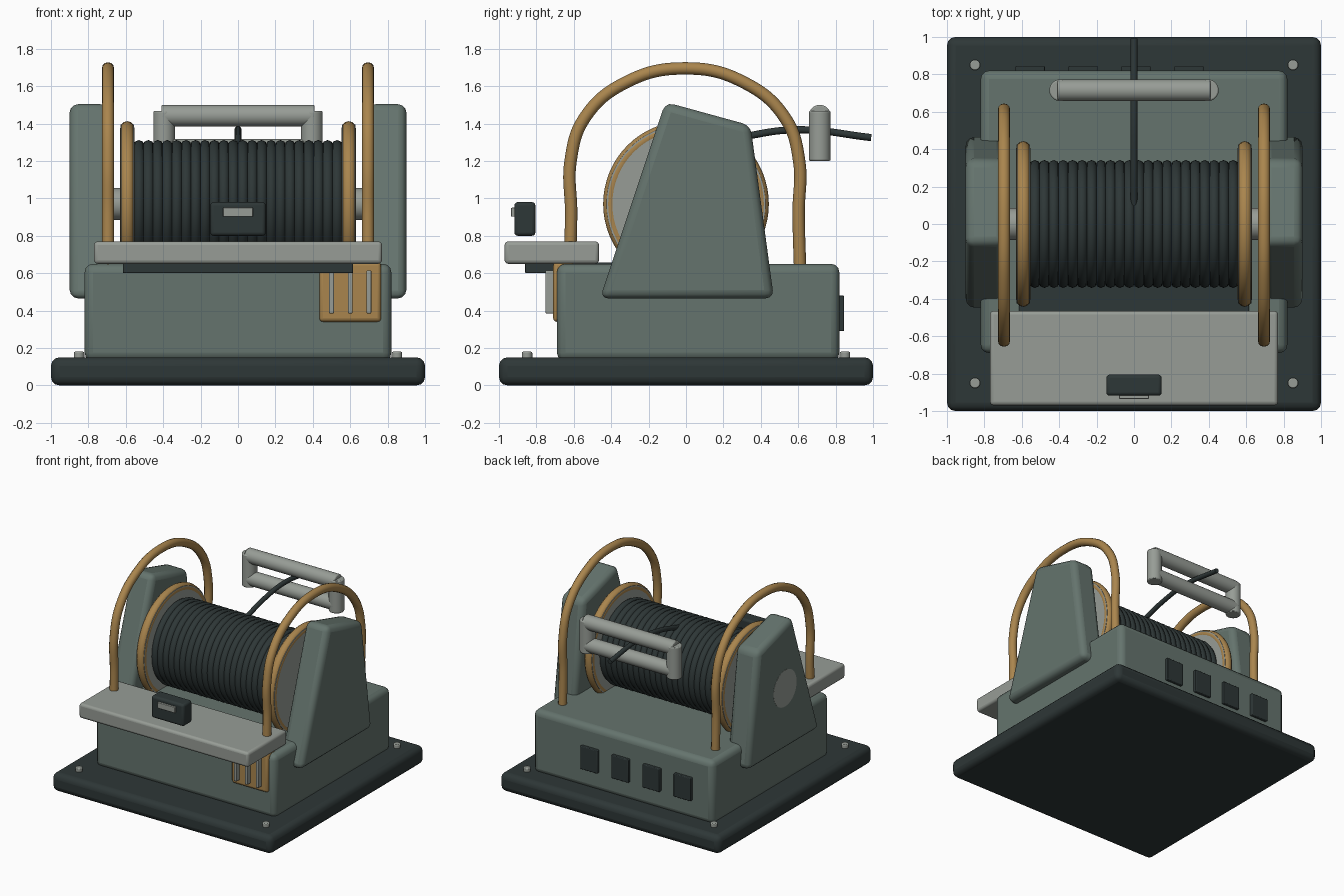
import bpy, bmesh, math
from mathutils import Vector, Matrix

cube = bpy.data.objects.get("Cube")
if cube:
    bpy.data.objects.remove(cube, do_unlink=True)


def material(name, rgb):
    m = bpy.data.materials.new(name)
    m.use_nodes = True
    col = (*rgb, 1)
    m.diffuse_color = col
    m.node_tree.nodes["Principled BSDF"].inputs["Base Color"].default_value = col
    return m


GREEN = material("grey green paint", (0.13, 0.175, 0.155))
DARK = material("dark slate", (0.027, 0.038, 0.038))
GREY = material("light grey metal", (0.31, 0.335, 0.305))
BRASS = material("brass", (0.40, 0.235, 0.075))


def finish(name, bm, mat, bevel=0, segments=3, angle=35):
    bmesh.ops.recalc_face_normals(bm, faces=bm.faces)
    me = bpy.data.meshes.new(name)
    bm.to_mesh(me)
    bm.free()
    me.materials.append(mat)
    ob = bpy.data.objects.new(name, me)
    bpy.context.collection.objects.link(ob)
    if bevel:
        mod = ob.modifiers.new("Bevel", 'BEVEL')
        mod.width, mod.segments = bevel, segments
    bpy.ops.object.select_all(action='DESELECT')
    ob.select_set(True)
    bpy.context.view_layer.objects.active = ob
    bpy.ops.object.shade_smooth_by_angle(angle=math.radians(angle))
    return ob


def box(name, mat, x, y, z, bevel=0.0):
    bm = bmesh.new()
    bmesh.ops.create_cube(bm, size=1)
    lo, hi = Vector((x[0], y[0], z[0])), Vector((x[1], y[1], z[1]))
    for v in bm.verts:
        v.co = (lo + hi) / 2 + v.co * (hi - lo)
    return finish(name, bm, mat, bevel)


def rod(name, mat, a, b, r, bevel=0.0, sides=32):
    a, b = Vector(a), Vector(b)
    bm = bmesh.new()
    turn = (b - a).to_track_quat('Z', 'Y').to_matrix().to_4x4()
    bmesh.ops.create_cone(bm, cap_ends=True, segments=sides, radius1=r, radius2=r,
                          depth=(b - a).length, matrix=Matrix.Translation((a + b) / 2) @ turn)
    return finish(name, bm, mat, bevel, 2)


def lathe_x(name, mat, loops, center_z, steps=64):
    """Spin closed (x, radius) loops about the drum axis."""
    bm = bmesh.new()
    for loop in loops:
        vs = [bm.verts.new((x, 0, center_z + r)) for x, r in loop]
        edges = [bm.edges.new((vs[i - 1], vs[i])) for i in range(len(vs))]
        bmesh.ops.spin(bm, geom=vs + edges, cent=(0, 0, center_z), axis=(1, 0, 0),
                       angle=math.tau, steps=steps)
    bmesh.ops.remove_doubles(bm, verts=bm.verts, dist=0.0001)
    return finish(name, bm, mat, angle=50)


def circle(x, r, minor, n):
    return [(x + minor * math.cos(math.tau * i / n), r + minor * math.sin(math.tau * i / n))
            for i in range(n)]


def tube(name, mat, points, r):
    cu = bpy.data.curves.new(name, 'CURVE')
    cu.dimensions = '3D'
    cu.bevel_depth, cu.bevel_resolution = r, 4
    cu.use_fill_caps = True
    cu.resolution_u = 10
    sp = cu.splines.new('BEZIER')
    sp.bezier_points.add(len(points) - 1)
    for p, co in zip(sp.bezier_points, points):
        p.co = co
        p.handle_left_type = p.handle_right_type = 'AUTO'
    cu.materials.append(mat)
    ob = bpy.data.objects.new(name, cu)
    bpy.context.collection.objects.link(ob)
    return ob


AXIS = 0.97

# Base and housing
box("base_plate", DARK, (-1, 1), (-1, 1), (0, 0.15), 0.045)
box("housing", GREEN, (-0.82, 0.82), (-0.69, 0.82), (0.13, 0.65), 0.045)
for sx in (-1, 1):
    for sy in (-1, 1):
        rod("base_bolt", GREY, (sx * 0.85, sy * 0.85, 0.13), (sx * 0.85, sy * 0.85, 0.18), 0.028, 0.006, 16)

# Rear vents
for i in range(4):
    cx = -0.555 + i * 0.283
    box("rear_vent", DARK, (cx - 0.078, cx + 0.078), (0.815, 0.845), (0.29, 0.48), 0.006)

# Tapered side towers, hoops, flanges and bearings, both sides
tower_profile = [(-0.46, 0.465), (0.47, 0.465), (0.345, 1.39), (-0.11, 1.515)]
hoop_half = [(0.61, 0.62), (0.602, 0.92), (0.605, 1.2), (0.53, 1.43), (0.31, 1.62)]
for side, s in (("right", -1), ("left", 1)):
    bm = bmesh.new()
    face = bm.faces.new([bm.verts.new((s * 0.69, y, z)) for y, z in tower_profile])
    new = bmesh.ops.extrude_face_region(bm, geom=[face])["geom"]
    bmesh.ops.translate(bm, vec=(s * 0.21, 0, 0),
                        verts=[g for g in new if isinstance(g, bmesh.types.BMVert)])
    finish(side + "_tower", bm, GREEN, 0.045)
    x = s * 0.695
    path = [(x, -y - 0.012, z) for y, z in hoop_half] + [(x, 0, 1.695)]
    path += [(x, y, z) for y, z in reversed(hoop_half)]
    tube(side + "_guard_hoop", BRASS, path, 0.033)
    rod(side + "_flange", GREY, (s * 0.557, 0, AXIS), (s * 0.627, 0, AXIS), 0.425, 0, 64)
    lathe_x(side + "_flange_rim", BRASS, [circle(s * 0.592, 0.405, 0.038, 12)], AXIS)
    rod(side + "_axle", GREY, (s * 0.6, 0, AXIS), (s * 0.75, 0, AXIS), 0.085)
# Bearing face flush with the outer side of the right tower
rod("bearing_cap", GREY, (-0.85, 0, AXIS), (-0.901, 0, AXIS), 0.15)

# Drum core and wound cable
rod("drum_core", DARK, (-0.57, 0, AXIS), (0.57, 0, AXIS), 0.3, 0, 48)
turns = 22
pitch = 1.11 / turns
lathe_x("wound_cable", DARK,
        [circle(-0.555 + (i + 0.5) * pitch, 0.312, 0.03, 8) for i in range(turns)], AXIS)
tube("cable_tail", DARK, [(0, 0.1, 1.27), (0, 0.34, 1.335), (0, 0.6, 1.367), (0, 0.99, 1.325)], 0.019)

# Rear fairlead rollers
for z in (1.26, 1.442):
    rod("horizontal_roller", GREY, (-0.41, 0.715, z), (0.41, 0.715, z), 0.058, 0.008)
for x in (-0.395, 0.395):
    rod("vertical_roller", GREY, (x, 0.715, 1.2), (x, 0.715, 1.468), 0.058, 0.008)

# Front shelf with its dark support
box("front_shelf", GREY, (-0.77, 0.77), (-0.97, -0.465), (0.65, 0.77), 0.02)
box("shelf_support", DARK, (-0.615, 0.615), (-0.86, -0.3), (0.6, 0.658), 0.006)

# Control box
box("control_box", DARK, (-0.148, 0.148), (-0.918, -0.805), (0.8, 0.98), 0.018)
box("control_button", GREY, (-0.08, 0.08), (-0.935, -0.9), (0.902, 0.95), 0.004)

# Brass grille on the front
box("grille_panel", BRASS, (0.435, 0.765), (-0.71, -0.6), (0.34, 0.66), 0.02)
for x in (0.5, 0.6, 0.7):
    box("grille_bar", GREY, (x - 0.013, x + 0.013), (-0.752, -0.7), (0.385, 0.615), 0.006)
